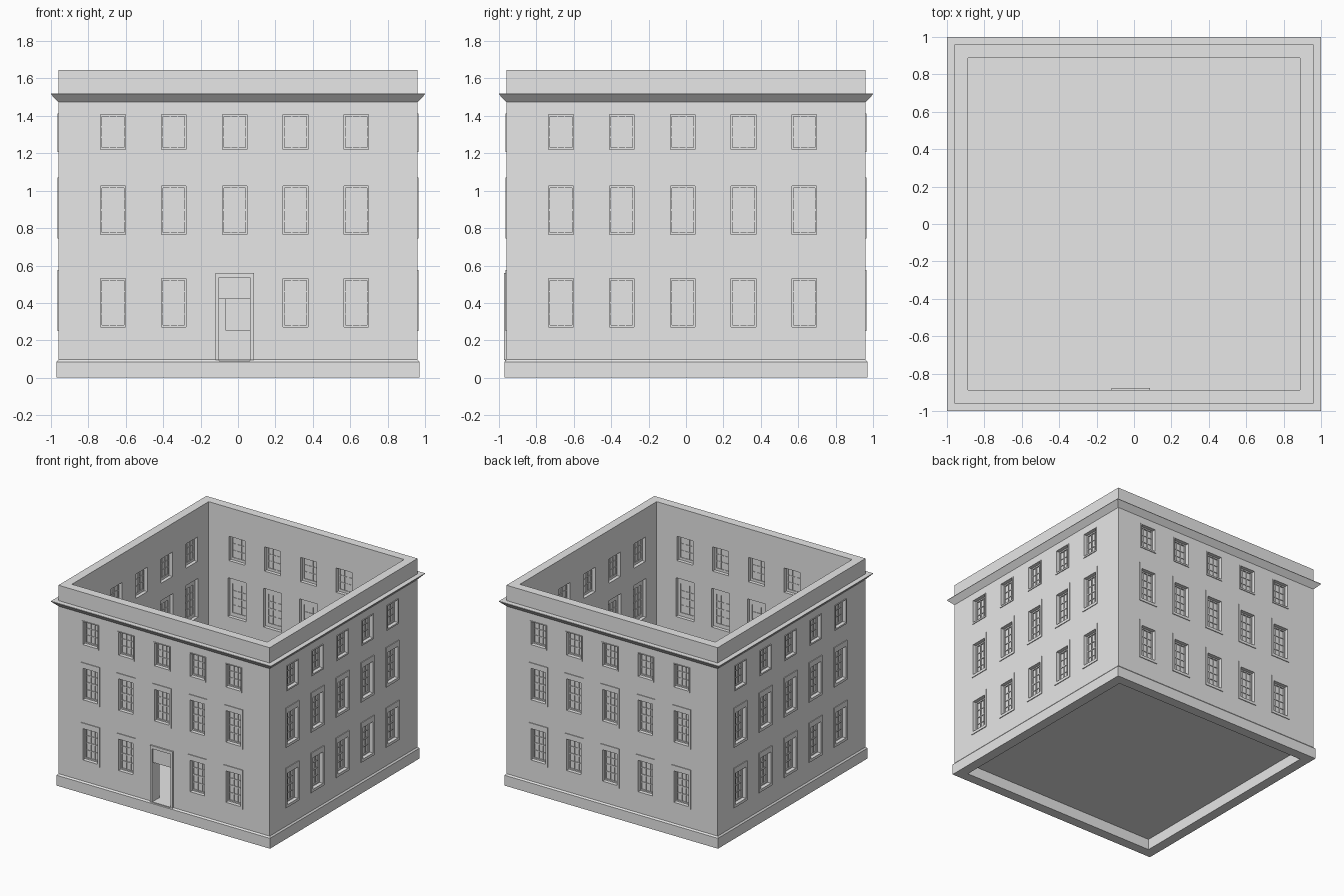
import bpy, bmesh, math
from mathutils import Matrix

cube = bpy.data.objects.get("Cube")
if cube:
    bpy.data.objects.remove(cube, do_unlink=True)

stone = bpy.data.materials.new("light_grey_stone")
stone.use_nodes = True
grey = (0.8, 0.8, 0.8, 1)
stone.diffuse_color = grey
stone.node_tree.nodes["Principled BSDF"].inputs["Base Color"].default_value = grey

WALL_OUT, WALL_IN = 0.96, 0.888
CENTRES = [-0.668 + 0.325 * i for i in range(5)]
DOOR_X = -0.018


def make(name, bm):
    bmesh.ops.recalc_face_normals(bm, faces=bm.faces)
    mesh = bpy.data.meshes.new(name)
    bm.to_mesh(mesh)
    bm.free()
    mesh.materials.append(stone)
    obj = bpy.data.objects.new(name, mesh)
    bpy.context.collection.objects.link(obj)
    return obj


def box(bm, side, x0, x1, z0, z1, d0, d1):
    """Box on one facade: x along the wall, d outward from the middle."""
    size = Matrix.Diagonal((x1 - x0, d1 - d0, z1 - z0, 1))
    place = Matrix.Translation(((x0 + x1) / 2, -(d0 + d1) / 2, (z0 + z1) / 2))
    turn = Matrix.Rotation(side * math.pi / 2, 4, "Z")
    bmesh.ops.create_cube(bm, size=1, matrix=turn @ place @ size)


def ring(bm, side, outer, inner, d0, d1):
    """Rectangular frame between two rectangles (x0, x1, z0, z1)."""
    a0, a1, b0, b1 = outer
    p0, p1, q0, q1 = inner
    box(bm, side, a0, p0, b0, b1, d0, d1)
    box(bm, side, p1, a1, b0, b1, d0, d1)
    box(bm, side, p0, p1, b0, q0, d0, d1)
    box(bm, side, p0, p1, q1, b1, d0, d1)


def square_loft(name, profile):
    """Sweep a closed (half width, height) profile around a square."""
    bm = bmesh.new()
    rings = [[bm.verts.new((sx * h, sy * h, z))
              for sx, sy in ((-1, -1), (1, -1), (1, 1), (-1, 1))]
             for h, z in profile]
    for i, low in enumerate(rings):
        high = rings[(i + 1) % len(rings)]
        for k in range(4):
            n = (k + 1) % 4
            bm.faces.new((low[k], low[n], high[n], high[k]))
    return make(name, bm)


# Walls with plinth, flared cornice and parapet
walls = square_loft("walls", [
    (WALL_IN, 0), (0.97, 0), (0.97, 0.085), (WALL_OUT, 0.097),
    (WALL_OUT, 1.473), (1.0, 1.515), (1.0, 1.519), (WALL_OUT, 1.519),
    (WALL_OUT, 1.645), (WALL_IN, 1.645)])

# Floor
bm = bmesh.new()
box(bm, 0, -0.92, 0.92, 0.088, 0.097, -0.92, 0.92)
make("floor", bm)

# Windows on all four facades: bottom, top, half width, head, sill, pane rows
rows = [(0.25, 0.575, 0.0855, 0.055, 0.032, 4),
        (0.745, 1.07, 0.0855, 0.055, 0.032, 4),
        (1.207, 1.413, 0.0755, 0.015, 0.023, 3)]
surrounds, sashes, glass, holes = (bmesh.new() for _ in range(4))
for side in range(4):
    for level, (z0, z1, half, head, sill, panes) in enumerate(rows):
        for i, x in enumerate(CENTRES):
            if side == 0 and level == 0 and i == 2:
                continue
            edge = 0.003
            outer = (x - half, x + half, z0, z1)
            hole = (x - half + edge, x + half - edge, z0 + edge, z1 - edge)
            opening = (x - 0.066, x + 0.066,
                       z0 + sill - 0.01, z1 - head + 0.01)
            g0, g1 = x - 0.058, x + 0.058
            h0, h1 = z0 + sill, z1 - head
            box(holes, side, *hole, 0.85, 1.02)
            ring(surrounds, side, outer, opening, 0.926, 0.966)
            ring(sashes, side, hole, (g0, g1, h0, h1), 0.916, 0.936)
            box(glass, side, *hole, 0.922, 0.926)
            # Glazing bars
            for c in (1, 2):
                bx = g0 + (g1 - g0) * c / 3
                box(sashes, side, bx - 0.003, bx + 0.003, h0, h1, 0.917, 0.933)
            for r in range(1, panes):
                bz = h0 + (h1 - h0) * r / panes
                t = 0.005 if r * 2 == panes else 0.003
                box(sashes, side, g0, g1, bz - t, bz + t, 0.918, 0.932)
make("window_surrounds", surrounds)
make("window_sashes", sashes)
make("window_glass", glass)

# Open doorway with surround and recessed panel over it
box(holes, 0, DOOR_X - 0.098, DOOR_X + 0.098, 0.097, 0.555, 0.85, 1.02)
bm = bmesh.new()
for s in (-1, 1):
    a, b = sorted((DOOR_X + s * 0.083, DOOR_X + s * 0.103))
    box(bm, 0, a, b, 0.095, 0.56, 0.878, 0.972)
box(bm, 0, DOOR_X - 0.083, DOOR_X + 0.083, 0.535, 0.56, 0.878, 0.972)
box(bm, 0, DOOR_X - 0.083, DOOR_X + 0.083, 0.42, 0.535, 0.878, 0.962)
box(bm, 0, DOOR_X - 0.083, DOOR_X + 0.083, 0.09, 0.098, 0.88, 0.968)
make("door_surround", bm)

# Cut the openings through the walls
cutter = make("opening_cutter", holes)
cutter.hide_render = True
cut = walls.modifiers.new("openings", "BOOLEAN")
cut.operation = "DIFFERENCE"
cut.solver = "EXACT"
cut.object = cutter
bpy.context.view_layer.objects.active = walls
bpy.ops.object.modifier_apply(modifier=cut.name)
bpy.data.objects.remove(cutter, do_unlink=True)
